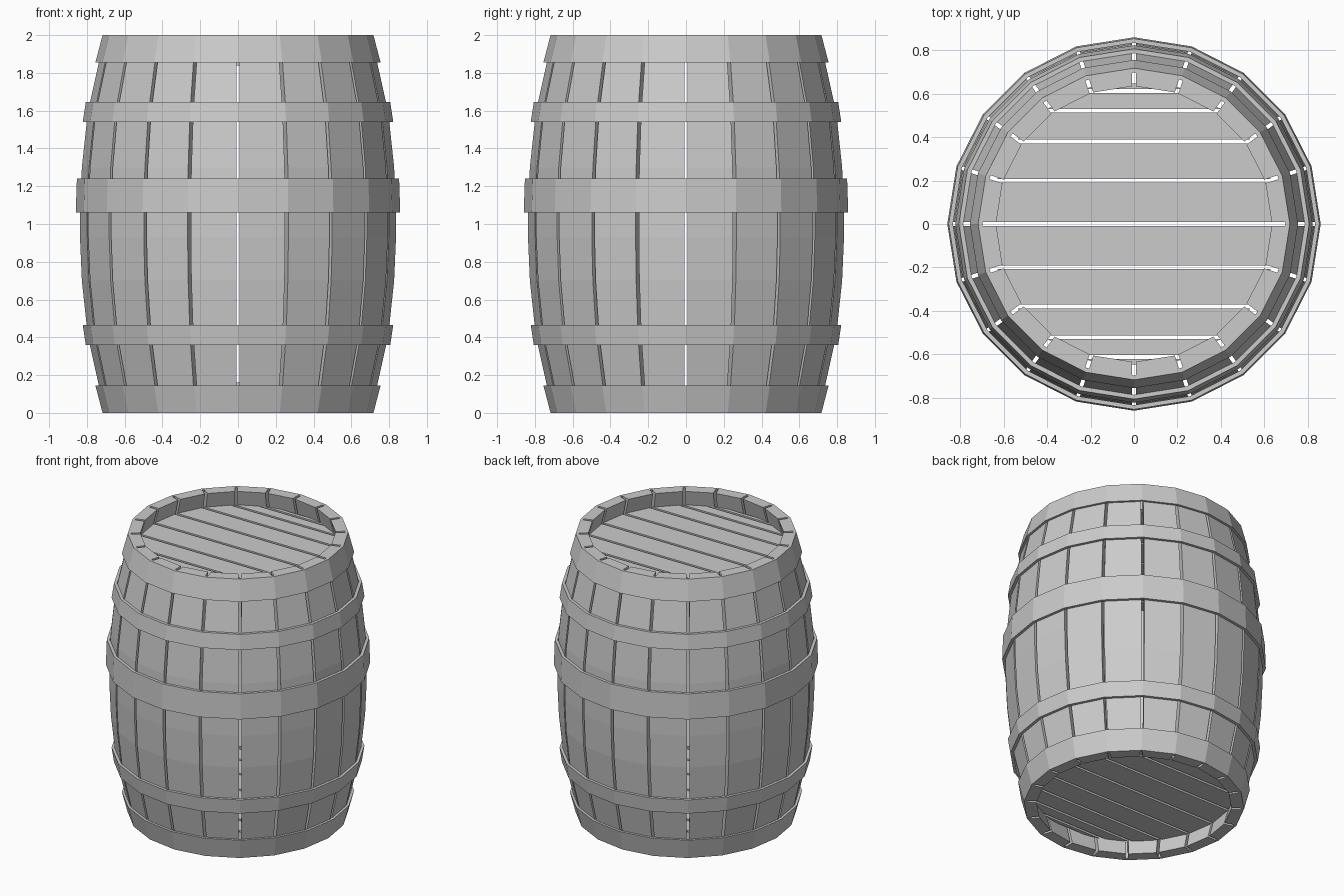
import bpy
import bmesh
from math import pi, sqrt
from mathutils import Vector, Matrix

if "Cube" in bpy.data.objects:
    bpy.data.objects.remove(bpy.data.objects["Cube"])

SIDES = 20
STEP = 2 * pi / SIDES
GAP = 0.018
WALL = 0.065

# half profile of the staves (z, radius), mirrored about z = 1
half = [(0, 0.70), (0.14, 0.737), (0.41, 0.797), (0.70, 0.828), (0.93, 0.838)]
profile = half + [(2 - z, r) for z, r in reversed(half)]


def ray(angle):
    return Matrix.Rotation(angle, 3, 'Z') @ Vector((1, 0, 0))


def finish(name, bm):
    bmesh.ops.recalc_face_normals(bm, faces=bm.faces)
    mesh = bpy.data.meshes.new(name)
    bm.to_mesh(mesh)
    bm.free()
    obj = bpy.data.objects.new(name, mesh)
    bpy.context.collection.objects.link(obj)
    return obj


def loft(bm, rings, closed=False):
    """Skin equal-sized vertex loops; cap the ends unless closed."""
    loops = [[bm.verts.new(p) for p in ring] for ring in rings]
    n = len(loops[0])
    pairs = list(zip(loops, loops[1:]))
    if closed:
        pairs.append((loops[-1], loops[0]))
    for a, b in pairs:
        for i in range(n):
            j = (i + 1) % n
            bm.faces.new((a[i], a[j], b[j], b[i]))
    if not closed:
        bm.faces.new(loops[0])
        bm.faces.new(loops[-1])


# staves: flat boards separated by narrow gaps
bm = bmesh.new()
for k in range(SIDES):
    u, v = ray(k * STEP), ray((k + 1) * STEP)
    inset = (v - u).normalized() * GAP / 2
    rings = []
    for z, r in profile:
        up = Vector((0, 0, z))
        q = r - WALL
        rings.append([u * r + inset + up, v * r - inset + up,
                      v * q - inset + up, u * q + inset + up])
    loft(bm, rings)
finish("staves", bm)


# hoops: tapered faceted bands (bottom z, bottom radius, top z, top radius)
def hoop(name, z0, r0, z1, r1, t=0.02):
    bm = bmesh.new()
    section = [(r0, z0), (r1, z1), (r1 - t, z1), (r0 - t, z0)]
    rings = [[ray(k * STEP) * r + Vector((0, 0, z)) for r, z in section]
             for k in range(SIDES)]
    loft(bm, rings, closed=True)
    finish(name, bm)


hoop("bottom_hoop", 0, 0.717, 0.145, 0.755)
hoop("lower_hoop", 0.36, 0.806, 0.465, 0.822)
hoop("middle_hoop", 1.06, 0.859, 1.24, 0.853)
hoop("upper_hoop", 1.54, 0.822, 1.645, 0.806)
hoop("top_hoop", 1.855, 0.755, 2.0, 0.717)


# barrel heads: parallel planks trimmed to the inside of the staves
def head(name, z0, z1, radius=0.662):
    bm = bmesh.new()
    rows = [0, 0.199, 0.379, 0.521, 0.612, 0.655]
    for s in (1, -1):
        for a, b in zip(rows, rows[1:]):
            y0, y1 = a + GAP / 2, b - GAP / 2
            x0, x1 = (sqrt(radius ** 2 - y * y) for y in (y0, y1))
            loft(bm, [[(-x0, s * y0, z), (x0, s * y0, z),
                       (x1, s * y1, z), (-x1, s * y1, z)] for z in (z0, z1)])
    finish(name, bm)


head("bottom_head", 0.11, 0.16)
head("top_head", 1.84, 1.89)
